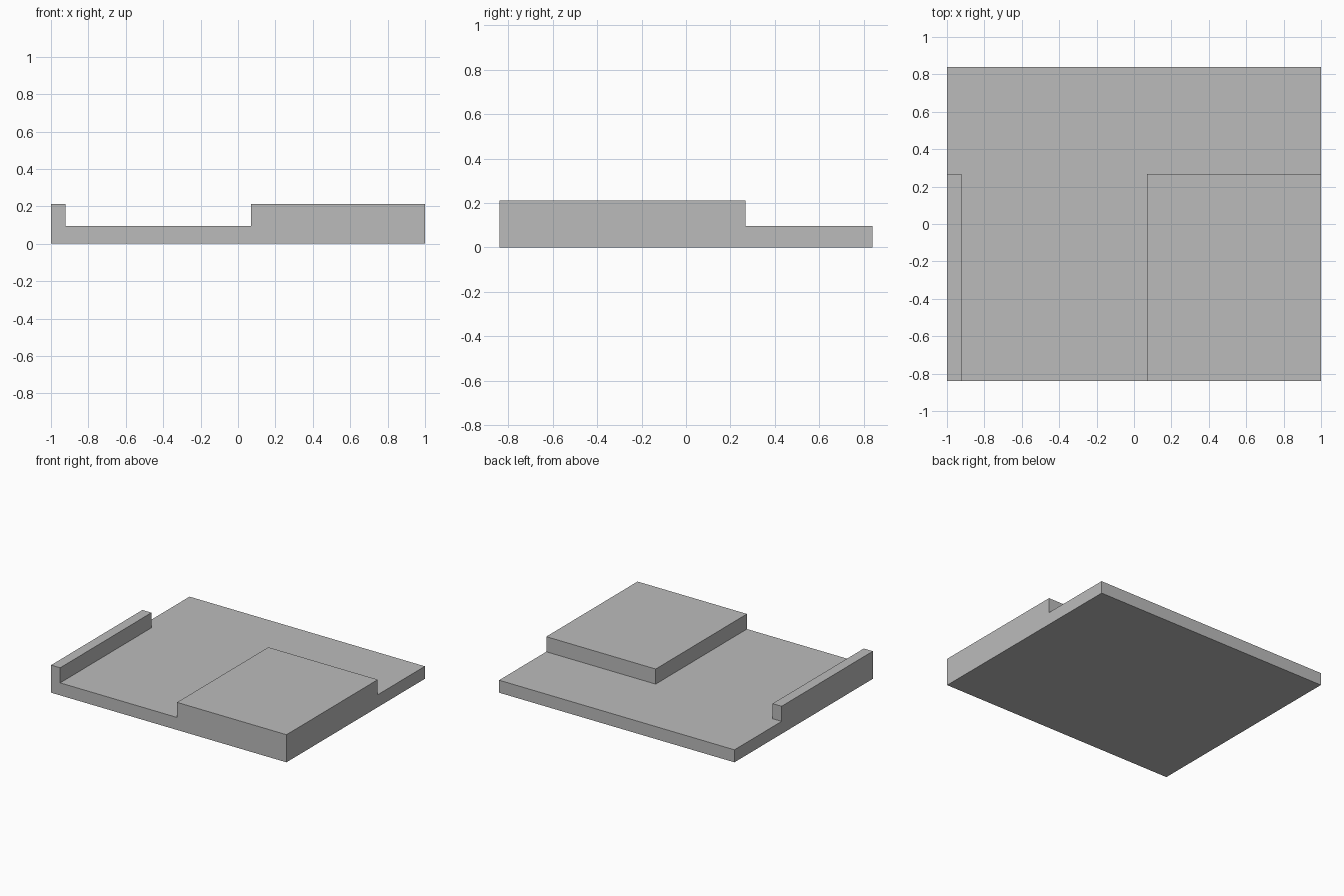
import bpy
import bmesh
from mathutils import Vector

cube = bpy.data.objects.get("Cube")
if cube:
    bpy.data.objects.remove(cube, do_unlink=True)

HALF_X, HALF_Y = 1.0, 0.84
SLAB_TOP, RAISED_TOP = 0.096, 0.212
RAIL_X, BLOCK_X, RAISED_BACK = -0.923, 0.07, 0.268

grey = bpy.data.materials.new("plain grey")
grey.use_nodes = True
colour = (0.5, 0.5, 0.5, 1)
grey.diffuse_color = colour
grey.node_tree.nodes["Principled BSDF"].inputs["Base Color"].default_value = colour

# Base slab
bm = bmesh.new()
bmesh.ops.create_cube(bm, size=1)
bmesh.ops.scale(bm, vec=(2 * HALF_X, 2 * HALF_Y, SLAB_TOP), verts=bm.verts)
bmesh.ops.translate(bm, vec=(0, 0, SLAB_TOP / 2), verts=bm.verts)

# Outlines of the raised areas cut into the slab
for point, normal in (((RAIL_X, 0, 0), (1, 0, 0)),
                      ((BLOCK_X, 0, 0), (1, 0, 0)),
                      ((0, RAISED_BACK, 0), (0, 1, 0))):
    bmesh.ops.bisect_plane(bm, geom=bm.verts[:] + bm.edges[:] + bm.faces[:],
                           plane_co=Vector(point), plane_no=Vector(normal))


def is_raised(face):
    c = face.calc_center_median()
    return (face.normal.z > 0.9 and c.y < RAISED_BACK
            and (c.x < RAIL_X or c.x > BLOCK_X))


# Narrow side rail and wide corner block pulled up from the slab
bm.normal_update()
raised = [f for f in bm.faces if is_raised(f)]
result = bmesh.ops.extrude_face_region(bm, geom=raised)
tops = [g for g in result["geom"] if isinstance(g, bmesh.types.BMVert)]
bmesh.ops.translate(bm, vec=(0, 0, RAISED_TOP - SLAB_TOP), verts=tops)
leftover = [f for f in raised if f.is_valid]
if leftover:
    bmesh.ops.delete(bm, geom=leftover, context="FACES_ONLY")

# Merge coplanar pieces into clean flat faces
bmesh.ops.dissolve_limit(bm, angle_limit=0.01, verts=bm.verts[:], edges=bm.edges[:])
bmesh.ops.recalc_face_normals(bm, faces=bm.faces[:])

mesh = bpy.data.meshes.new("stepped_base")
bm.to_mesh(mesh)
bm.free()
mesh.materials.append(grey)
bpy.context.collection.objects.link(bpy.data.objects.new("stepped_base", mesh))
